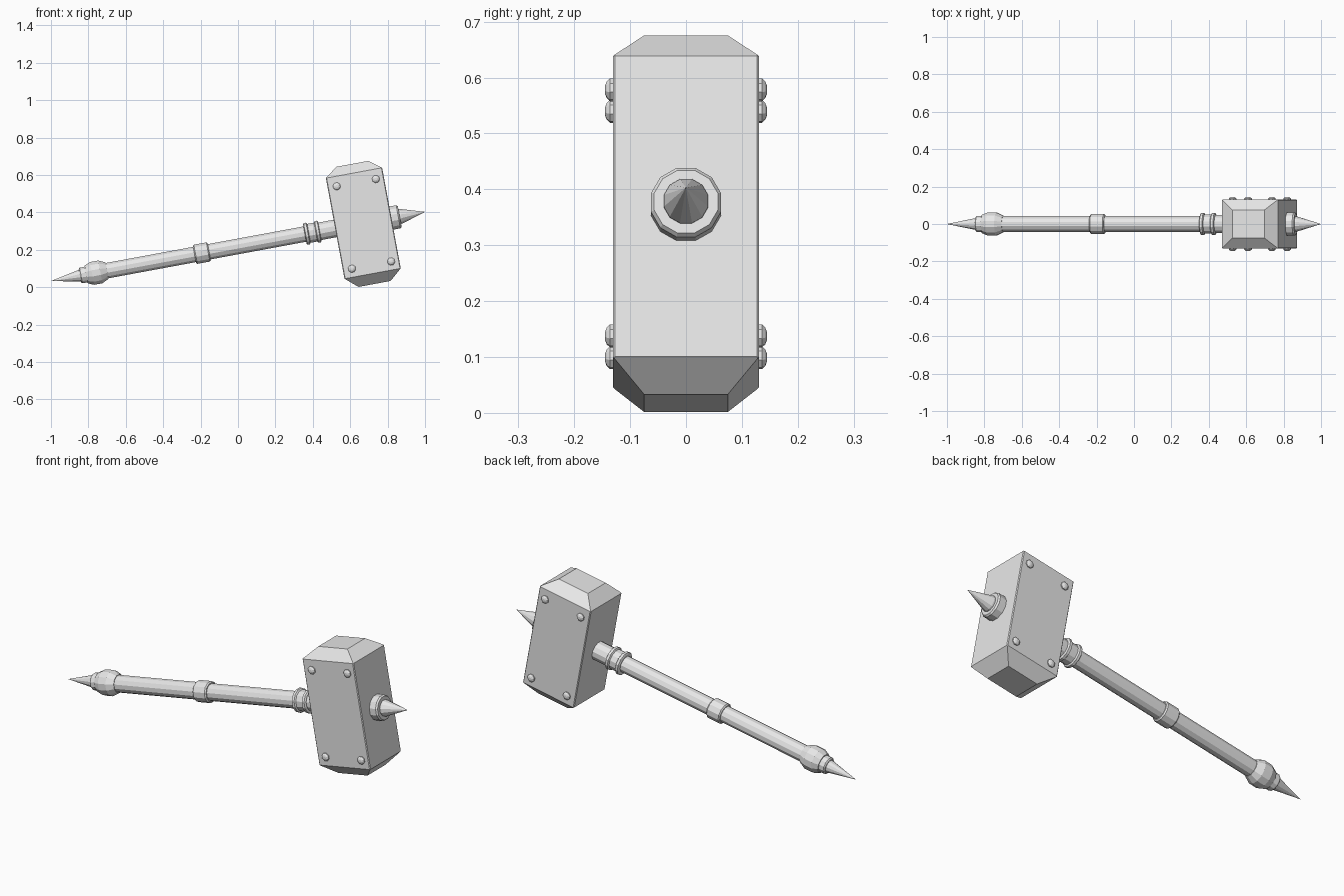
import bpy, bmesh, math
from mathutils import Matrix

cube = bpy.data.objects.get("Cube")
if cube:
    bpy.data.objects.remove(cube, do_unlink=True)

steel = bpy.data.materials.new("grey_steel")
steel.use_nodes = True
colour = (0.8, 0.8, 0.8, 1)
steel.diffuse_color = colour
steel.node_tree.nodes["Principled BSDF"].inputs["Base Color"].default_value = colour

# The whole hammer leans: local x runs along the shaft, origin at the head's centre
TILT = Matrix.Translation((0.67, 0, 0.342)) @ Matrix.Rotation(-math.radians(10.48), 4, 'Y')


def finish(name, bm, local=Matrix()):
    bmesh.ops.recalc_face_normals(bm, faces=bm.faces)
    mesh = bpy.data.meshes.new(name)
    bm.to_mesh(mesh)
    bm.free()
    mesh.materials.append(steel)
    obj = bpy.data.objects.new(name, mesh)
    bpy.context.collection.objects.link(obj)
    obj.matrix_world = TILT @ local
    return obj


def loft(bm, rings):
    for a, b in zip(rings, rings[1:]):
        n = len(a)
        for i in range(n):
            bm.faces.new((a[i], a[(i + 1) % n], b[(i + 1) % n], b[i]))
    bm.faces.new(rings[0])
    bm.faces.new(rings[-1])


def lathe(name, profile, sides=12, local=Matrix()):
    """Turn (position, radius) pairs around the local x axis."""
    bm = bmesh.new()
    rings = []
    for x, r in profile:
        ring = []
        for i in range(sides):
            a = math.tau * (i + 0.5) / sides
            ring.append(bm.verts.new((x, r * math.cos(a), r * math.sin(a))))
        rings.append(ring)
    loft(bm, rings)
    bmesh.ops.remove_doubles(bm, verts=bm.verts, dist=0.0005)
    return finish(name, bm, local)


# Head: a block with tapered ends and finely bevelled long edges
bm = bmesh.new()
rings = []
for z, hx, hy in ((-0.33, 0.087, 0.075), (-0.2735, 0.153, 0.131),
                  (0.2735, 0.153, 0.131), (0.323, 0.087, 0.075)):
    rings.append([bm.verts.new((sx * hx, sy * hy, z))
                  for sx, sy in ((-1, -1), (1, -1), (1, 1), (-1, 1))])
loft(bm, rings)
long_edges = [e for e in bm.edges if abs(e.verts[0].co.z - e.verts[1].co.z) > 0.3]
bmesh.ops.bevel(bm, geom=long_edges, offset=0.004, segments=1, affect='EDGES')
finish("hammer_head", bm)

# Shaft and its fittings
lathe("shaft", [(-1.42, 0.043), (-0.14, 0.043)])
lathe("middle_band", [(-0.918, 0.048), (-0.912, 0.054), (-0.844, 0.054), (-0.838, 0.048)])
lathe("neck_collar", [(-0.318, 0.054), (-0.314, 0.061), (-0.301, 0.061), (-0.296, 0.053),
                      (-0.259, 0.053), (-0.254, 0.061), (-0.241, 0.061), (-0.237, 0.054)])
lathe("neck_sleeve", [(-0.24, 0.049), (-0.14, 0.049)])

# Pommel and its spike
lathe("pommel", [(-1.507, 0.05), (-1.475, 0.064), (-1.43, 0.064), (-1.393, 0.046)])
lathe("pommel_collar", [(-1.541, 0.038), (-1.535, 0.044), (-1.50, 0.044)])
lathe("pommel_spike", [(-1.699, 0.0002), (-1.535, 0.034)])

# Far-side collar and spike
lathe("spike_collar", [(0.15, 0.065), (0.19, 0.065), (0.198, 0.059)])
lathe("head_spike", [(0.19, 0.041), (0.206, 0.041), (0.3357, 0.0002)])

# Rivets on both broad faces
for side, turn in (("front", -1), ("back", 1)):
    for x in (-0.104, 0.109):
        for z in (-0.228, 0.22):
            place = Matrix.Translation((x, turn * 0.13, z)) @ Matrix.Rotation(turn * math.pi / 2, 4, 'Z')
            lathe(side + "_rivet", [(-0.004, 0.021), (0.006, 0.021), (0.012, 0.015), (0.015, 0.007)],
                  8, place)
